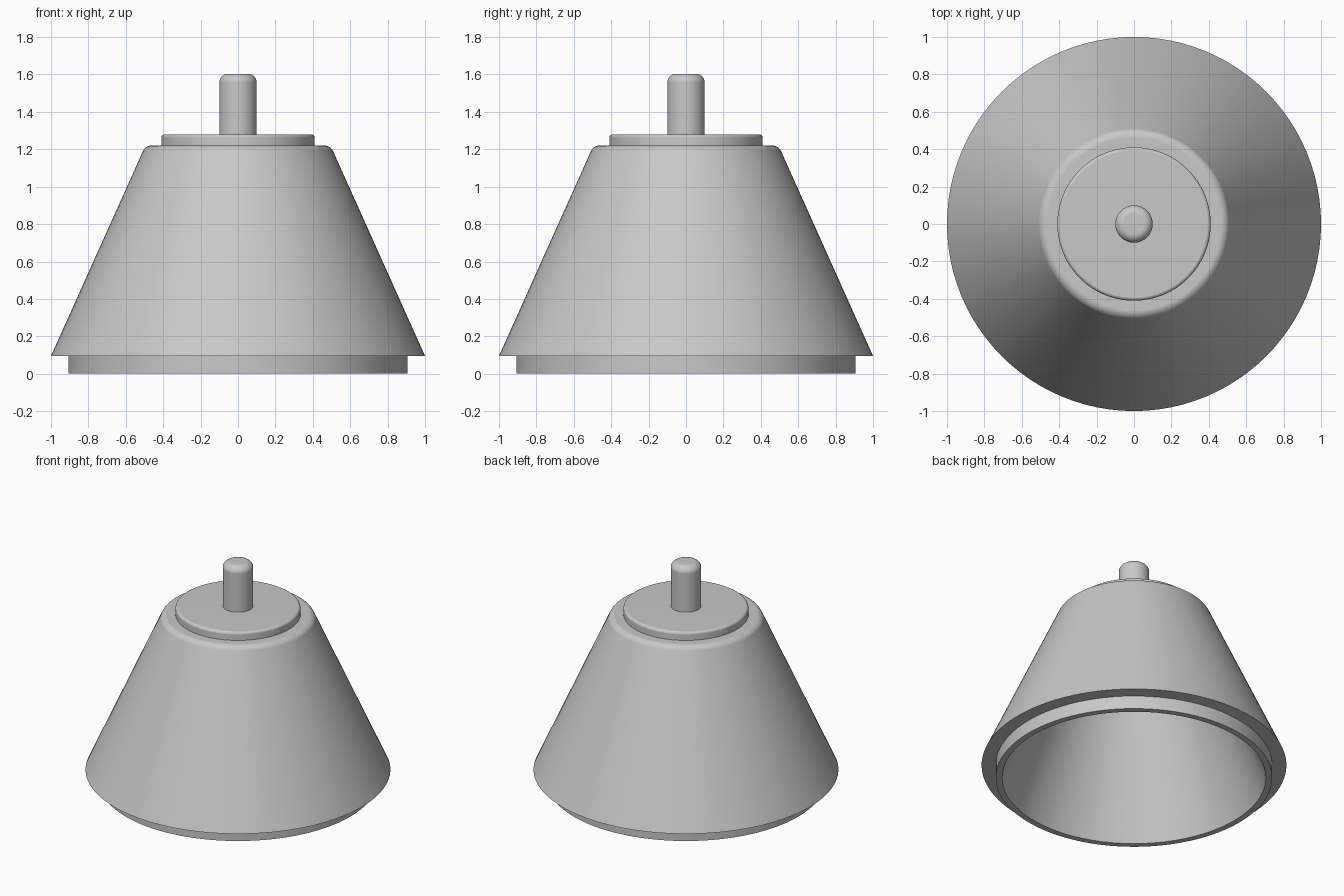
import bpy, bmesh, math
from mathutils import Vector

cube = bpy.data.objects.get("Cube")
if cube:
    bpy.data.objects.remove(cube, do_unlink=True)

# One plain grey for the whole model
grey = bpy.data.materials.new("plain_grey")
grey.use_nodes = True
colour = (0.58, 0.58, 0.58, 1)
grey.diffuse_color = colour
grey.node_tree.nodes["Principled BSDF"].inputs["Base Color"].default_value = colour


def rounded(points, index, radius, steps=6):
    """Replace one corner of a profile with an arc of the given radius."""
    p = Vector(points[index])
    a = (Vector(points[index - 1]) - p).normalized()
    b = (Vector(points[index + 1]) - p).normalized()
    half = a.angle(b) / 2
    centre = p + (a + b).normalized() * radius / math.sin(half)
    start = p + a * radius / math.tan(half) - centre
    end = p + b * radius / math.tan(half) - centre
    arc = [centre + start.lerp(end, i / steps).normalized() * radius
           for i in range(steps + 1)]
    return points[:index] + [tuple(v) for v in arc] + points[index + 1:]


def lathe(name, profile, segments=96):
    """Revolve an (r, z) profile around the vertical axis."""
    bm = bmesh.new()
    verts = [bm.verts.new((r, 0, z)) for r, z in profile]
    edges = [bm.edges.new(pair) for pair in zip(verts, verts[1:])]
    bmesh.ops.spin(bm, geom=verts + edges, cent=(0, 0, 0), axis=(0, 0, 1),
                   angle=math.tau, steps=segments, use_merge=True)
    bmesh.ops.remove_doubles(bm, verts=bm.verts, dist=0.0001)
    bmesh.ops.recalc_face_normals(bm, faces=bm.faces)
    mesh = bpy.data.meshes.new(name)
    bm.to_mesh(mesh)
    bm.free()
    mesh.materials.append(grey)
    obj = bpy.data.objects.new(name, mesh)
    bpy.context.collection.objects.link(obj)
    bpy.ops.object.select_all(action='DESELECT')
    obj.select_set(True)
    bpy.context.view_layer.objects.active = obj
    bpy.ops.object.shade_smooth_by_angle(angle=math.radians(35))
    weighted = obj.modifiers.new("flat_caps", 'WEIGHTED_NORMAL')
    weighted.keep_sharp = True
    return obj


# Hollow conical body with a stepped rim underneath
shell = [(0, 1.22), (0.495, 1.22), (1, 0.095), (0.907, 0.095), (0.907, 0),
         (0.865, 0), (0.40, 1.12), (0, 1.12)]
lathe("conical_shell", rounded(shell, 1, 0.05))

# Flat collar on top of the cone
collar = [(0, 1.28), (0.41, 1.28), (0.41, 1.21), (0, 1.21)]
lathe("top_collar", rounded(collar, 1, 0.018, 4))

# Rounded central pin
pin = [(0, 1.603), (0.1, 1.603), (0.1, 1.27), (0, 1.27)]
lathe("centre_pin", rounded(pin, 1, 0.045), 48)
